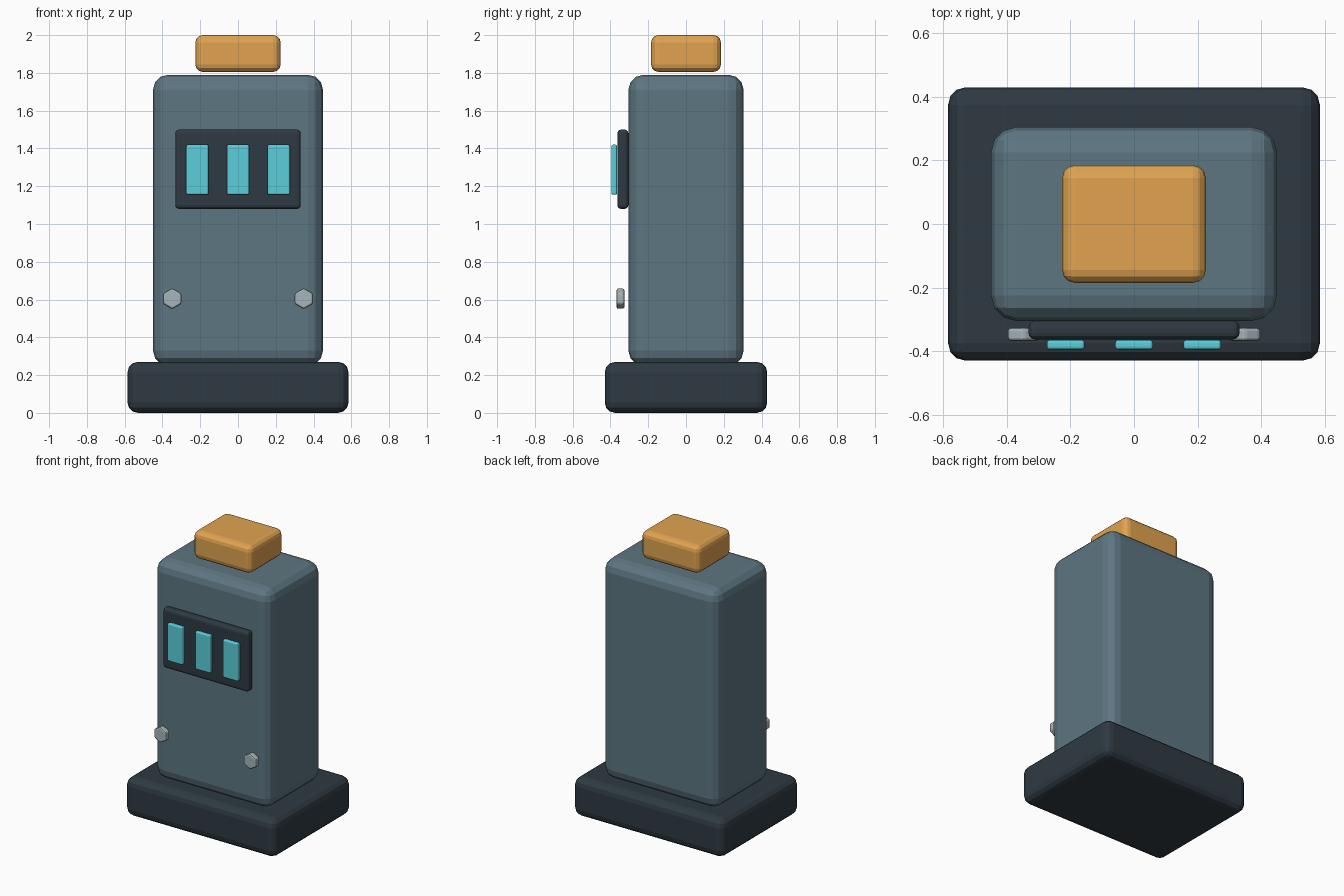
import bpy
from math import radians

if "Cube" in bpy.data.objects:
    bpy.data.objects.remove(bpy.data.objects["Cube"])


def material(name, rgb):
    m = bpy.data.materials.new(name)
    m.diffuse_color = (*rgb, 1)
    m.use_nodes = True
    m.node_tree.nodes["Principled BSDF"].inputs["Base Color"].default_value = m.diffuse_color
    return m


slate = material("slate", (0.11, 0.18, 0.22))
dark = material("dark", (0.028, 0.042, 0.055))
amber = material("amber", (0.75, 0.37, 0.08))
cyan = material("cyan", (0.10, 0.62, 0.70))
steel = material("steel", (0.38, 0.46, 0.48))


def finish(ob, name, mat, bevel, segments):
    ob.name = name
    ob.data.materials.append(mat)
    mod = ob.modifiers.new("Bevel", 'BEVEL')
    mod.width = bevel
    mod.segments = segments
    mod.limit_method = 'ANGLE'
    return ob


def box(name, x, y, z, mat, bevel, segments=3):
    """Bevelled box from (min, max) ranges."""
    spans = (x, y, z)
    bpy.ops.mesh.primitive_cube_add(size=1, location=[(a + b) / 2 for a, b in spans])
    ob = bpy.context.object
    ob.scale = [b - a for a, b in spans]
    bpy.ops.object.transform_apply(location=False, rotation=False, scale=True)
    return finish(ob, name, mat, bevel, segments)


# Plinth, main cabinet and beacon on top
box("base", (-0.585, 0.585), (-0.43, 0.43), (0, 0.27), dark, 0.055)
box("cabinet", (-0.45, 0.45), (-0.305, 0.305), (0.25, 1.79), slate, 0.08)
box("beacon", (-0.226, 0.226), (-0.185, 0.185), (1.805, 2.0), amber, 0.04)

# Display panel with three light bars
box("display_panel", (-0.332, 0.332), (-0.363, -0.305), (1.08, 1.50), dark, 0.02)
for i, cx in enumerate((-0.215, 0, 0.215)):
    box(f"light_bar_{i + 1}", (cx - 0.059, cx + 0.059), (-0.395, -0.365),
        (1.155, 1.42), cyan, 0.009)

# Hexagonal bolts on the front
for side, cx in (("left", -0.348), ("right", 0.348)):
    bpy.ops.mesh.primitive_cylinder_add(vertices=6, radius=0.056, depth=0.042,
                                        location=(cx, -0.347, 0.605),
                                        rotation=(radians(90), 0, 0))
    finish(bpy.context.object, f"bolt_{side}", steel, 0.01, 2)
